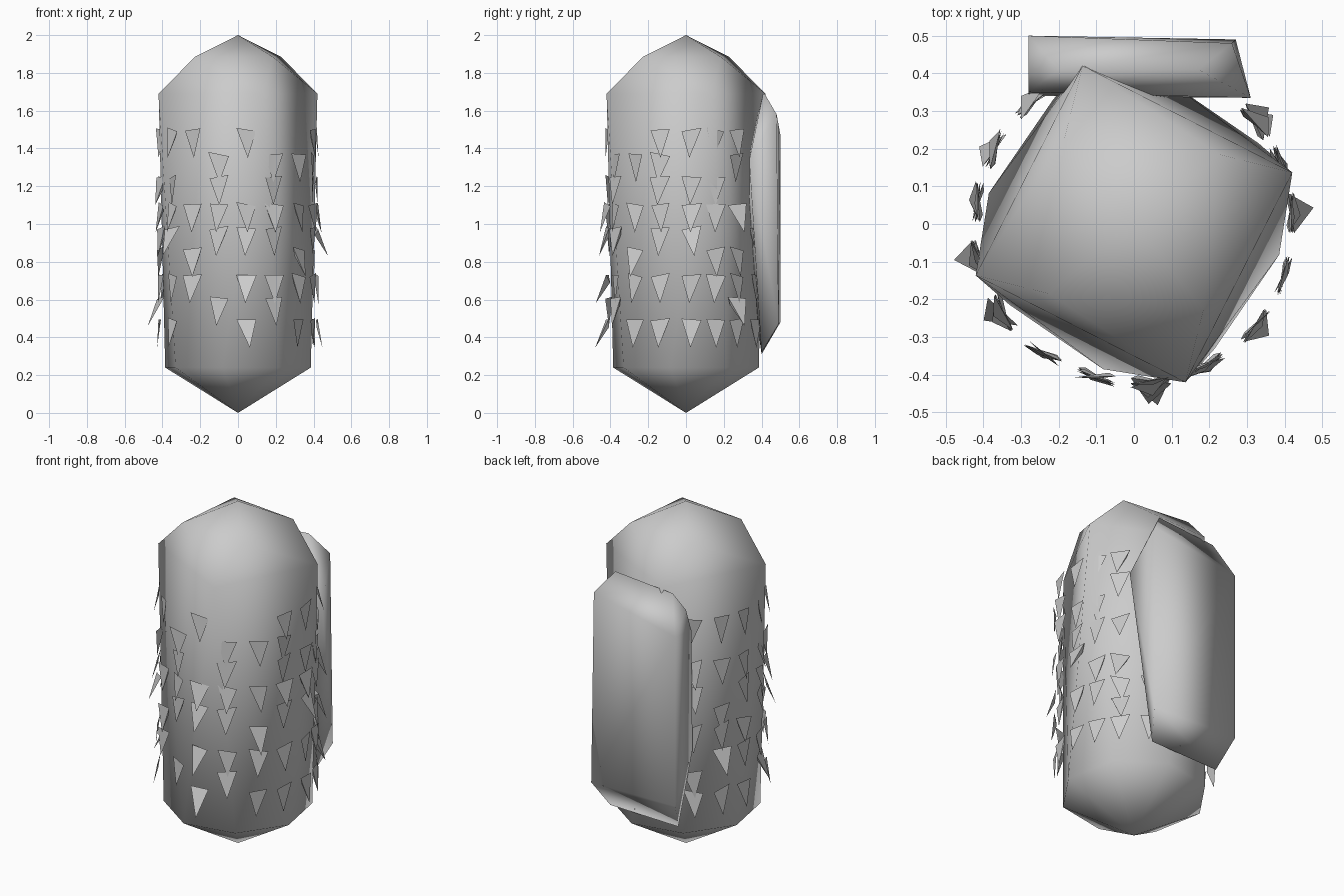
import bpy, bmesh, math, random
from mathutils import Vector

if "Cube" in bpy.data.objects:
    bpy.data.objects.remove(bpy.data.objects["Cube"])

random.seed(4)


def polar(deg, r, z):
    a = math.radians(deg)
    return Vector((r * math.cos(a), r * math.sin(a), z))


def finish(name, bm, smooth):
    bmesh.ops.recalc_face_normals(bm, faces=bm.faces)
    mesh = bpy.data.meshes.new(name)
    bm.to_mesh(mesh)
    bm.free()
    for p in mesh.polygons:
        p.use_smooth = smooth
    obj = bpy.data.objects.new(name, mesh)
    bpy.context.collection.objects.link(obj)
    return obj


def hull(name, points):
    bm = bmesh.new()
    for p in points:
        bm.verts.new(p)
    bmesh.ops.convex_hull(bm, input=bm.verts)
    return finish(name, bm, True)


# Trunk: faceted capsule, rings of (count, start angle, radius, height) plus two tips
trunk = [Vector((0, 0, 2)), Vector((0, 0, 0))]
for n, start, r, z in ((4, 39, 0.293, 1.885), (4, 18, 0.442, 1.69), (8, 33, 0.394, 0.24)):
    trunk += [polar(start + 360 / n * k, r, z) for k in range(n)]
hull("body", trunk)

# Slab on the back with ridged top and bottom
hull("back_slab", [
    (-0.28, 0.50, 1.47), (0.26, 0.48, 1.58), (0.27, 0.49, 0.47), (-0.28, 0.50, 0.48),
    (-0.20, 0.41, 1.67), (0.17, 0.41, 1.70), (-0.23, 0.40, 0.31), (0.21, 0.40, 0.32),
    (-0.28, 0.40, 1.59), (-0.28, 0.35, 1.45), (0.31, 0.335, 1.34), (-0.28, 0.34, 0.75),
])

# Scales: columns of downward triangles; 1 marks a filled row from the top
ROWS = [1.50, 1.37, 1.25, 1.105, 0.98, 0.87, 0.73, 0.61, 0.495]
COLUMNS = [  # angle, largest tip radius, filled rows
    (4, 0.485, "101110101"), (22, 0.44, "101101101"), (40, 0.48, "110101111"),
    (62, 0.44, "001010101"), (85, 0.44, "010101011"), (108, 0.44, "001010101"),
    (130, 0.46, "101101011"), (152, 0.48, "101011101"), (172, 0.445, "101101101"),
    (193, 0.495, "101110110"), (214, 0.475, "101110101"), (235, 0.445, "100101100"),
    (256, 0.45, "011110010"), (276, 0.50, "100110101"), (297, 0.445, "011110110"),
    (320, 0.475, "010101101"), (341, 0.44, "111110101"),
]


def add_scale(bm, deg, tip_r, top):
    tilt = random.uniform(-0.012, 0.012)
    twist = random.uniform(-0.015, 0.015)
    side = random.choice((-1, 1))
    a = polar(deg - 7.2, 0.422 + twist, top + tilt)
    b = polar(deg + 7.2, 0.422 - twist, top - tilt)
    # thin fold along one edge gives each scale its second facet
    fold = polar(deg + 4.5 * side, 0.415 - twist * side, top - 0.04)
    tip = polar(deg + random.uniform(-2, 2), tip_r, top - 0.15)
    v = [bm.verts.new(p) for p in (a, b, fold, tip)]
    for f in ((0, 1, 2), (0, 3, 1), (1, 3, 2), (2, 3, 0)):
        bm.faces.new([v[i] for i in f])


bm = bmesh.new()
for deg, tip_max, rows in COLUMNS:
    for filled, z in zip(rows, ROWS):
        if filled == "1":
            flare = random.random() ** 1.8
            add_scale(bm, deg, 0.422 + (tip_max - 0.422) * flare, z)
finish("scales", bm, False)
